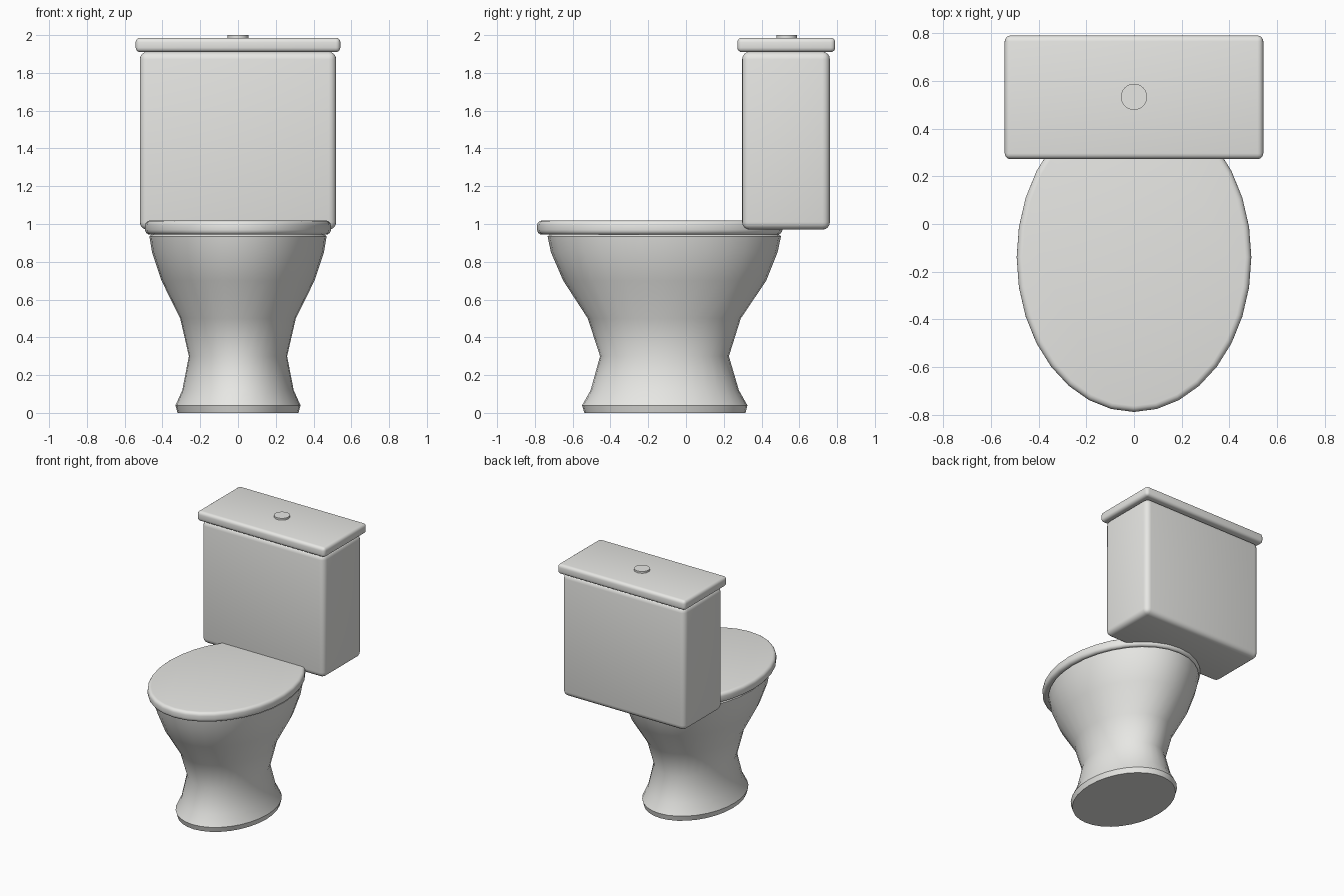
import bpy, bmesh, math

if "Cube" in bpy.data.objects:
    bpy.data.objects.remove(bpy.data.objects["Cube"])

white = bpy.data.materials.new("white ceramic")
white.diffuse_color = (0.8, 0.8, 0.775, 1)
white.use_nodes = True
white.node_tree.nodes["Principled BSDF"].inputs["Base Color"].default_value = white.diffuse_color


def finish(bm, name, angle=36):
    bmesh.ops.recalc_face_normals(bm, faces=bm.faces)
    me = bpy.data.meshes.new(name)
    bm.to_mesh(me)
    bm.free()
    me.materials.append(white)
    ob = bpy.data.objects.new(name, me)
    bpy.context.collection.objects.link(ob)
    bpy.ops.object.select_all(action='DESELECT')
    ob.select_set(True)
    bpy.context.view_layer.objects.active = ob
    bpy.ops.object.shade_smooth_by_angle(angle=math.radians(angle))
    return ob


def loft(name, rings, n=32, angle=36):
    """Stack of ellipses: (z, half width, front y, back y)."""
    bm = bmesh.new()
    loops = []
    for z, rx, y0, y1 in rings:
        cy, ry = (y0 + y1) / 2, (y1 - y0) / 2
        loops.append([bm.verts.new((rx * math.cos(2 * math.pi * i / n),
                                    cy + ry * math.sin(2 * math.pi * i / n), z))
                      for i in range(n)])
    for a, b in zip(loops, loops[1:]):
        for i in range(n):
            j = (i + 1) % n
            bm.faces.new((a[i], a[j], b[j], b[i]))
    bm.faces.new(loops[0][::-1])
    bm.faces.new(loops[-1])
    return finish(bm, name, angle)


def rounded_box(name, x, y0, y1, z0, z1, r):
    bm = bmesh.new()
    bmesh.ops.create_cube(bm, size=1)
    for v in bm.verts:
        v.co = (v.co.x * 2 * x, (y0 + y1) / 2 + v.co.y * (y1 - y0),
                (z0 + z1) / 2 + v.co.z * (z1 - z0))
    bmesh.ops.bevel(bm, geom=bm.edges[:], offset=r, segments=4,
                    profile=0.5, affect='EDGES')
    return finish(bm, name)


# pedestal and bowl
loft("bowl", [
    (0.00, 0.320, -0.538, 0.315),
    (0.04, 0.331, -0.550, 0.325),
    (0.12, 0.295, -0.505, 0.280),
    (0.30, 0.260, -0.455, 0.227),
    (0.50, 0.306, -0.520, 0.290),
    (0.70, 0.405, -0.650, 0.425),
    (0.85, 0.455, -0.715, 0.485),
    (0.935, 0.469, -0.733, 0.503),
    (0.946, 0.455, -0.718, 0.488),
])

# closed seat lid with rounded rim
r, z0, z1 = 0.025, 0.944, 1.018
rim = []
for k in range(10):
    a = -math.pi / 2 + math.pi / 4 * (k if k < 5 else k - 1) / 2
    d = r * (1 - math.cos(a))
    z = (z0 + r if k < 5 else z1 - r) + r * math.sin(a)
    rim.append((z, 0.492 - d, -0.788 + d, 0.510 - d))
loft("seat_lid", rim)

# cistern, its lid and the flush button
rounded_box("tank", 0.52, 0.297, 0.762, 0.97, 1.912, 0.04)
rounded_box("tank_lid", 0.542, 0.272, 0.79, 1.91, 1.986, 0.024)
loft("flush_button", [(1.975, 0.055, 0.478, 0.588), (2.0, 0.055, 0.478, 0.588)])
